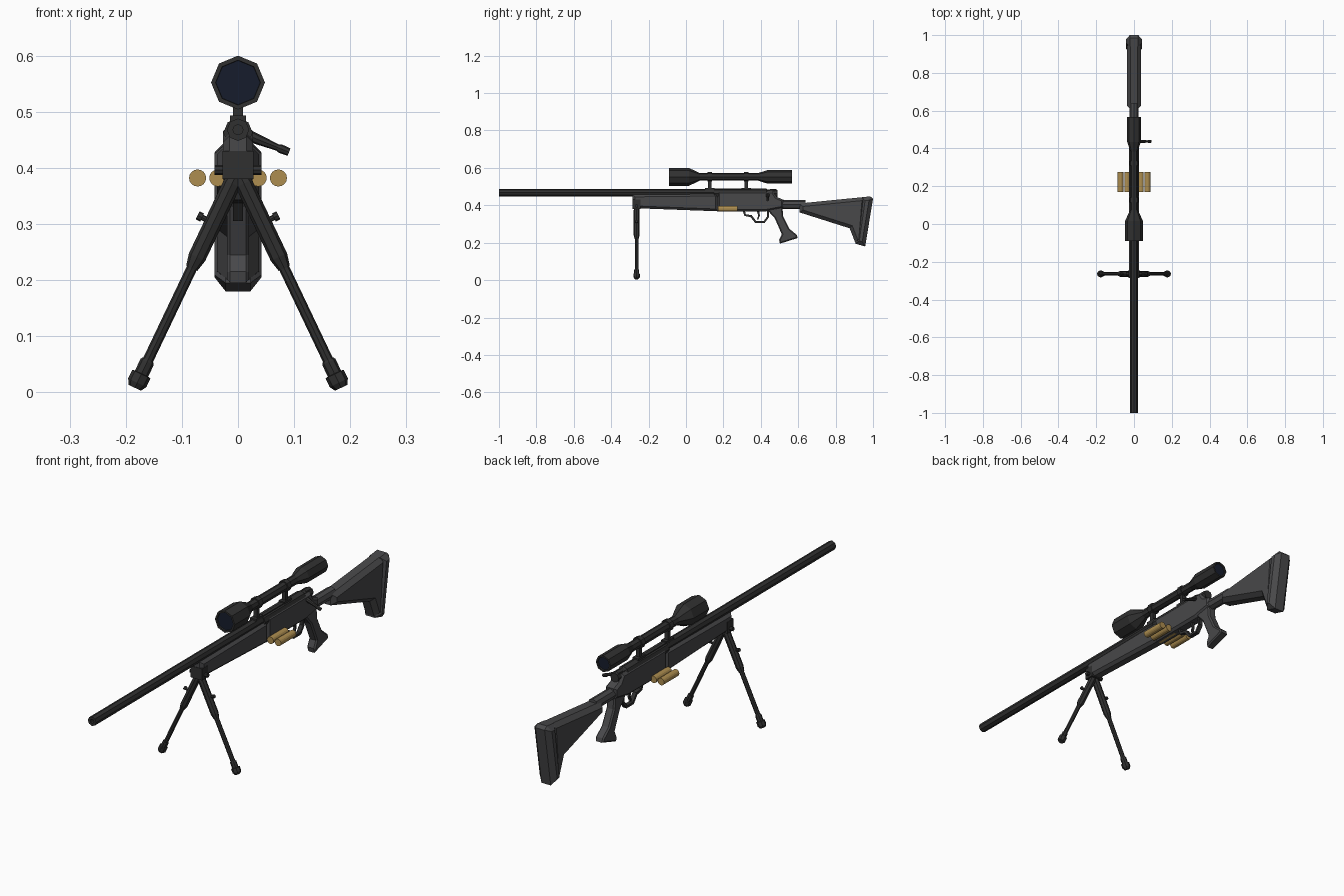
import bpy, bmesh
from mathutils import Vector
from math import cos, sin, tau


def material(name, color):
    m = bpy.data.materials.new(name)
    m.diffuse_color = (*color, 1)
    return m


DARK = material("dark_metal", (0.03, 0.03, 0.03))
GREY = material("grey_polymer", (0.065, 0.065, 0.068))
BRASS = material("brass", (0.42, 0.27, 0.08))
GLASS = material("lens_glass", (0.008, 0.012, 0.025))


def finish(name, bm, mat):
    bmesh.ops.recalc_face_normals(bm, faces=bm.faces)
    me = bpy.data.meshes.new(name)
    bm.to_mesh(me)
    bm.free()
    me.materials.append(mat)
    ob = bpy.data.objects.new(name, me)
    bpy.context.collection.objects.link(ob)
    return ob


def lathe(name, start, direction, rings, mat=DARK, sides=8):
    """Faceted turned part: rings are (distance along axis, radius)."""
    bm = bmesh.new()
    start, d = Vector(start), Vector(direction).normalized()
    q = d.to_track_quat('Z', 'Y')
    loops = []
    for t, r in rings:
        loops.append([bm.verts.new(start + q @ Vector(
            (r * cos(tau * i / sides), r * sin(tau * i / sides), t)))
            for i in range(sides)])
    for a, b in zip(loops, loops[1:]):
        for i in range(sides):
            j = (i + 1) % sides
            bm.faces.new((a[i], a[j], b[j], b[i]))
    bm.faces.new(loops[0])
    bm.faces.new(loops[-1])
    return finish(name, bm, mat)


def prism(name, profile, w, chamfer=0.0, mat=GREY):
    """Side profile (y, z) extruded across x, with chamfered side outlines."""
    bm = bmesh.new()
    a = [bm.verts.new((-w, y, z)) for y, z in profile]
    b = [bm.verts.new((w, y, z)) for y, z in profile]
    caps = [bm.faces.new(a), bm.faces.new(b[::-1])]
    n = len(profile)
    for i in range(n):
        j = (i + 1) % n
        bm.faces.new((a[i], b[i], b[j], a[j]))
    bmesh.ops.recalc_face_normals(bm, faces=bm.faces)
    if chamfer:
        edges = list({e for f in caps for e in f.edges})
        bmesh.ops.bevel(bm, geom=edges, offset=chamfer, offset_type='OFFSET',
                        segments=1, profile=0.5, affect='EDGES', clamp_overlap=True)
    return finish(name, bm, mat)


def box(name, w, y0, y1, z0, z1, chamfer=0.0, mat=DARK):
    return prism(name, [(y0, z0), (y1, z0), (y1, z1), (y0, z1)], w, chamfer, mat)


Y = (0, 1, 0)

# Barrel with a recessed bore, and the round action behind it
lathe("barrel", (0, -1, 0.468), Y, [(0.03, 0.009), (0, 0.009), (0, 0.02), (1.2, 0.02)])
lathe("action", (0, 0.15, 0.463), Y, [(0, 0.026), (0.28, 0.026), (0.285, 0.022), (0.34, 0.02)])
lathe("bolt_handle", (0.015, 0.437, 0.459), (0.076, 0, -0.031),
      [(0, 0.011), (0.06, 0.006), (0.066, 0.008), (0.082, 0.007)])
lathe("bolt_shroud", (0, 0.45, 0.468), Y, [(0, 0.018), (0.03, 0.018), (0.04, 0.01)])

# Forend and receiver
prism("forend", [(-0.285, 0.385), (-0.285, 0.457), (0.17, 0.462), (0.17, 0.368)], 0.027, 0.012)
prism("receiver", [(0.17, 0.368), (0.17, 0.475), (0.465, 0.475), (0.485, 0.445),
                   (0.52, 0.43), (0.52, 0.385), (0.43, 0.368)], 0.027, 0.01)

# Grip, trigger and guard
prism("grip", [(0.43, 0.38), (0.475, 0.33), (0.512, 0.245), (0.498, 0.215), (0.502, 0.195),
               (0.597, 0.225), (0.592, 0.242), (0.552, 0.275), (0.52, 0.34), (0.515, 0.395)],
      0.02, 0.006)
prism("trigger_guard", [(0.303, 0.37), (0.312, 0.343), (0.345, 0.337), (0.37, 0.305),
                        (0.42, 0.305), (0.443, 0.335), (0.443, 0.37), (0.433, 0.37),
                        (0.433, 0.339), (0.415, 0.315), (0.376, 0.315), (0.352, 0.347),
                        (0.32, 0.352), (0.315, 0.37)], 0.009, mat=DARK)
prism("trigger", [(0.378, 0.37), (0.386, 0.345), (0.38, 0.325), (0.386, 0.323),
                  (0.395, 0.345), (0.392, 0.37)], 0.005, mat=DARK)

# Shoulder stock
lathe("stock_tube", (0, 0.5, 0.403), Y, [(0, 0.024), (0.14, 0.024)], GREY)
prism("stock", [(0.607, 0.41), (0.607, 0.362), (0.875, 0.277), (0.905, 0.2),
                (0.94, 0.195), (0.96, 0.44), (0.94, 0.443)], 0.037, 0.018)
prism("butt_pad", [(0.94, 0.443), (0.985, 0.448), (1.0, 0.435), (0.958, 0.18),
                   (0.905, 0.195), (0.91, 0.235)], 0.042, 0.02)

# Cartridges carried across the underside
for i in range(-2, 3):
    lathe(f"cartridge_{i + 3}", (i * 0.036, 0.17, 0.382), Y,
          [(0, 0.0152), (0.105, 0.0152)], BRASS, 16)

# Scope: one turned body with recessed ends, lenses, rings and mounts
lathe("scope", (0, -0.09, 0.552), Y,
      [(0.01, 0.039), (0, 0.04), (0, 0.048), (0.105, 0.048), (0.165, 0.02), (0.475, 0.02),
       (0.525, 0.036), (0.657, 0.036), (0.657, 0.029), (0.647, 0.028)])
lathe("front_lens", (0, -0.084, 0.552), Y, [(0, 0.0395), (0.005, 0.0395)], GLASS)
lathe("rear_lens", (0, 0.556, 0.552), Y, [(0, 0.0285), (0.005, 0.0285)], GLASS)
box("scope_rail", 0.012, 0.14, 0.33, 0.48, 0.488)
for name, y in (("front", 0.127), ("rear", 0.322)):
    lathe(name + "_scope_ring", (0, y - 0.012, 0.552), Y, [(0, 0.025), (0.024, 0.025)])
    box(name + "_scope_post", 0.009, y - 0.009, y + 0.009, 0.485, 0.535)
    box(name + "_scope_base", 0.014, y - 0.025, y + 0.025, 0.478, 0.493)

# Bipod: clamp block, cross pin and a pair of telescopic legs
BY = -0.264
box("bipod_mount", 0.028, BY - 0.023, BY + 0.02, 0.38, 0.43)
lathe("bipod_pin", (-0.042, BY, 0.396), (1, 0, 0), [(0, 0.009), (0.084, 0.009)])
for side, s in (("left", -1), ("right", 1)):
    d = Vector((s * 0.43, 0, -0.903))
    top = (s * 0.002, BY, 0.39)
    lathe(side + "_leg_sleeve", top, d, [(0, 0.012), (0.02, 0.016), (0.165, 0.016), (0.187, 0.011)])
    lathe(side + "_leg", top, d, [(0.17, 0.0095), (0.38, 0.0095)])
    lathe(side + "_foot", top, d,
          [(0.368, 0.011), (0.372, 0.013), (0.395, 0.013), (0.396, 0.018), (0.413, 0.018), (0.423, 0.012)])
    lathe(side + "_leg_knob", (s * 0.044, BY, 0.302), (s * 0.903, 0, 0.43),
          [(0, 0.005), (0.022, 0.005), (0.022, 0.008), (0.031, 0.008)])
